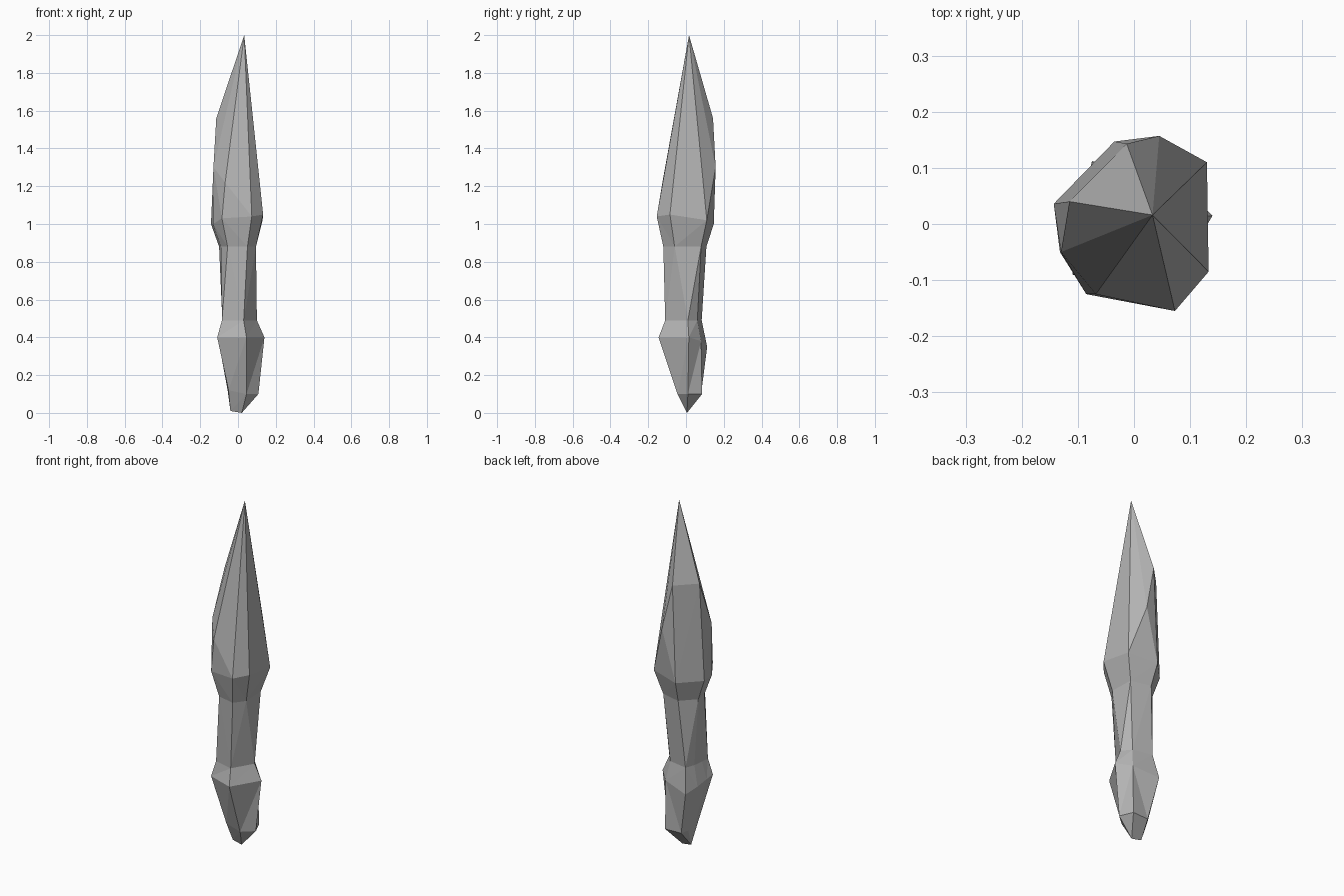
import bpy
import bmesh

cube = bpy.data.objects.get("Cube")
if cube:
    bpy.data.objects.remove(cube, do_unlink=True)

# Plain grey stone
stone = bpy.data.materials.new("grey_stone")
stone.use_nodes = True
grey = (0.45, 0.45, 0.45, 1)
stone.diffuse_color = grey
stone.node_tree.nodes["Principled BSDF"].inputs["Base Color"].default_value = grey

bm = bmesh.new()


def add_ring(points):
    return [bm.verts.new(p) for p in points]


def level(z, *points):
    return add_ring([(x, y, z) for x, y in points])


def loft(lower, upper):
    n = len(lower)
    for i in range(n):
        j = (i + 1) % n
        bm.faces.new((lower[i], lower[j], upper[j], upper[i]))


def cap(ring, tips):
    """Close a ring with a faceted point, leaving the ring itself open."""
    hull_verts = ring + add_ring(tips)
    bmesh.ops.convex_hull(bm, input=hull_verts, use_existing_faces=False)
    inner = [f for f in bm.faces if all(v in ring for v in f.verts)]
    bmesh.ops.delete(bm, geom=inner, context="FACES_ONLY")


# Irregular seven-sided sections, from the root up to the shoulder
root = add_ring([(-.05, -.035, .12), (.045, -.045, .1), (.108, .01, .1), (.075, .085, .1),
                 (-.025, .08, .1), (-.05, .05, .11), (-.055, 0, .12)])
knob = add_ring([(-.11, -.09, .4), (.045, -.145, .4), (.14, .015, .4), (.075, .08, .38),
                 (-.075, .112, .35), (-.095, .03, .37), (-.105, -.04, .39)])
waist = level(.49, (-.085, -.08), (.03, -.11), (.1, .01), (.06, .06),
              (-.055, .083), (-.075, .03), (-.083, -.03))
neck = level(.88, (-.055, -.095), (.05, -.12), (.095, -.06), (.09, .08),
             (-.025, .108), (-.1, .03), (-.09, -.04))
shoulder = add_ring([(-.085, -.125, 1.03), (.073, -.155, 1.04), (.133, -.085, 1.05),
                     (.13, .11, 1.02), (-.035, .147, 1), (-.143, .036, 1), (-.132, -.05, 1)])

# Pointed ends, closed before the sides are added
cap(root, [(-.04, .01, .01), (.02, .005, 0)])
cap(shoulder, [(.033, .016, 2), (-.115, .04, 1.56), (-.013, .143, 1.56),
               (.045, .157, 1.3), (-.13, -.05, 1.3), (-.068, -.125, 1.22)])

sections = [root, knob, waist, neck, shoulder]
for lower, upper in zip(sections, sections[1:]):
    loft(lower, upper)

bmesh.ops.triangulate(bm, faces=[f for f in bm.faces if len(f.verts) > 3])
bmesh.ops.recalc_face_normals(bm, faces=bm.faces)
mesh = bpy.data.meshes.new("stone_shard")
bm.to_mesh(mesh)
bm.free()
mesh.materials.append(stone)
bpy.context.collection.objects.link(bpy.data.objects.new("stone_shard", mesh))
